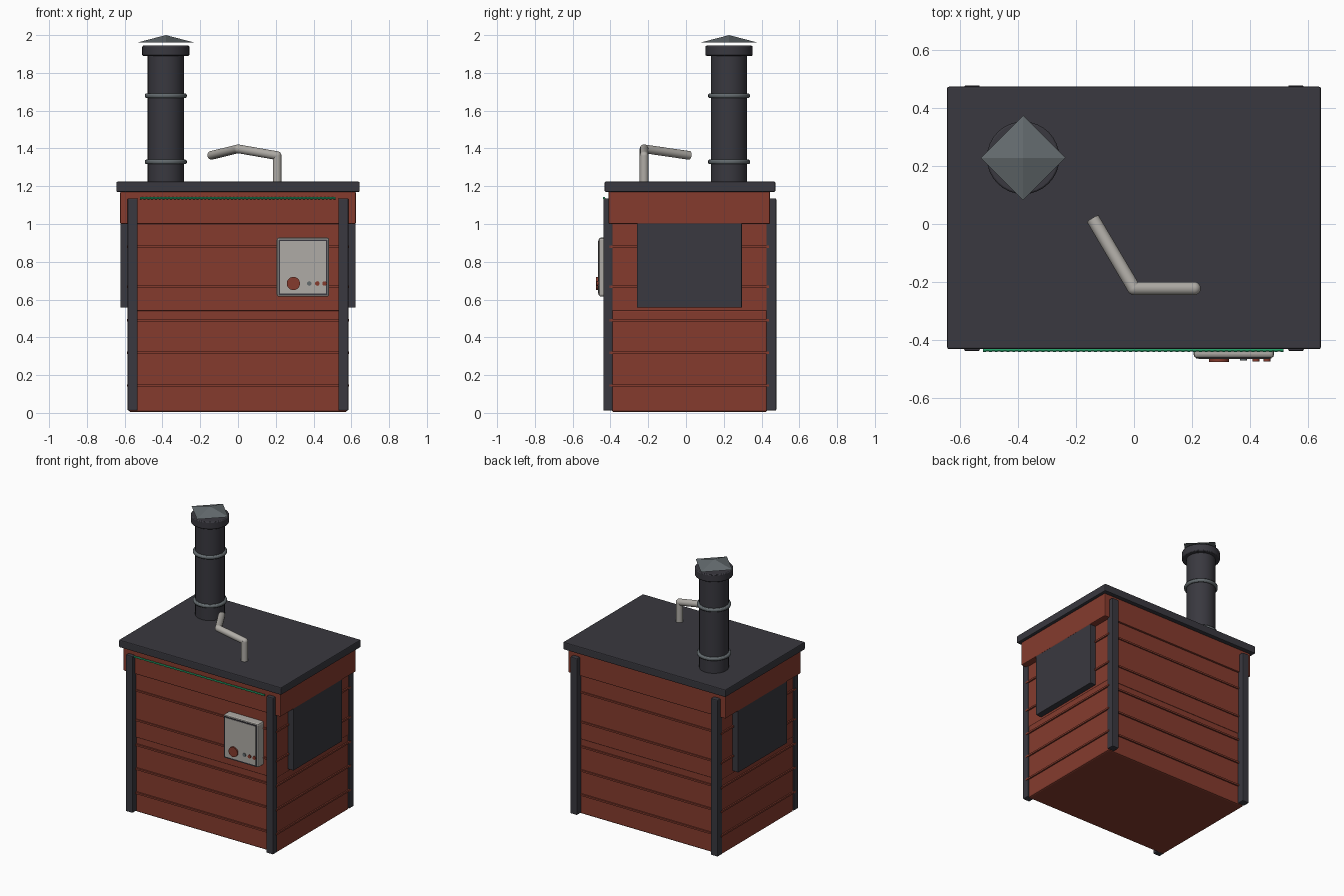
import bpy
from math import radians
from mathutils import Vector

cube = bpy.data.objects.get("Cube")
if cube:
    bpy.data.objects.remove(cube, do_unlink=True)


def material(name, rgb):
    m = bpy.data.materials.new(name)
    m.use_nodes = True
    m.diffuse_color = (*rgb, 1)
    m.node_tree.nodes["Principled BSDF"].inputs["Base Color"].default_value = (*rgb, 1)
    return m


RED = material("red wood", (0.235, 0.044, 0.027))
DARK = material("dark metal", (0.041, 0.040, 0.050))
STEEL = material("grey steel", (0.125, 0.145, 0.155))
PALE = material("pale metal", (0.43, 0.41, 0.38))
GREEN = material("green light", (0.03, 0.55, 0.22))


def finish(name, mat, bevel=0.0):
    ob = bpy.context.object
    ob.name = name
    ob.data.materials.append(mat)
    if bevel:
        b = ob.modifiers.new("Bevel", "BEVEL")
        b.width = bevel
        b.segments = 2
    return ob


def box(name, mat, lo, hi, bevel=0.0):
    """Box between two opposite corners."""
    lo, hi = Vector(lo), Vector(hi)
    bpy.ops.mesh.primitive_cube_add(size=1, location=(lo + hi) / 2)
    bpy.context.object.scale = hi - lo
    bpy.ops.object.transform_apply(location=False, rotation=False, scale=True)
    return finish(name, mat, bevel)


def rod(name, mat, a, b, r, bevel=0.0, sides=32):
    """Cylinder from point a to point b."""
    a, b = Vector(a), Vector(b)
    turn = (b - a).to_track_quat("Z", "Y").to_euler()
    bpy.ops.mesh.primitive_cylinder_add(vertices=sides, radius=r, depth=(b - a).length,
                                        location=(a + b) / 2, rotation=turn)
    bpy.ops.object.shade_smooth_by_angle(angle=radians(40))
    return finish(name, mat, bevel)


# Wooden body, in three tiers
box("lower_body", RED, (-0.578, -0.393, 0.005), (0.578, 0.43, 0.548), 0.01)
box("middle_body", RED, (-0.578, -0.397, 0.54), (0.578, 0.432, 1.01), 0.006)
box("top_band", RED, (-0.624, -0.41, 1.0), (0.624, 0.445, 1.172), 0.006)

# Narrow raised strips between planks
for i, z in enumerate((0.145, 0.318, 0.49, 0.668, 0.88)):
    box(f"plank_strip_{i + 1}", RED, (-0.588, -0.405, z - 0.006), (0.588, 0.44, z + 0.006))

# Roof slab
box("roof", DARK, (-0.644, -0.431, 1.17), (0.644, 0.473, 1.224), 0.006)

# Corner posts and side panels
for side, s in (("left", 1), ("right", -1)):
    for end, y0, y1 in (("front", -0.438, -0.388), ("back", 0.425, 0.478)):
        box(f"{end}_{side}_post", DARK, (s * 0.558 - 0.027, y0, 0.012),
            (s * 0.558 + 0.027, y1, 1.136), 0.006)
    box(f"{side}_side_panel", DARK, (s * 0.597 - 0.025, -0.26, 0.557),
        (s * 0.597 + 0.025, 0.296, 1.008), 0.004)

# Light strip: slim rod with a row of small beads
rod("light_strip", GREEN, (-0.52, -0.434, 1.137), (0.515, -0.434, 1.137), 0.005, sides=8)
bead = rod("light_beads", GREEN, (-0.52, -0.434, 1.137), (-0.51, -0.434, 1.137), 0.007, sides=8)
array = bead.modifiers.new("Row", "ARRAY")
array.count = 52
array.use_relative_offset = False
array.use_constant_offset = True
array.constant_offset_displace = (0, 0, 0.02)
# The bead's own z axis runs along x, so bake the rotation and offset along x
bpy.ops.object.transform_apply(location=False, rotation=True, scale=False)
array.constant_offset_displace = (0.0201, 0, 0)

# Control box with framed face and knobs
box("control_box", PALE, (0.205, -0.462, 0.615), (0.483, -0.39, 0.928), 0.012)
box("control_frame", DARK, (0.214, -0.464, 0.624), (0.474, -0.46, 0.919))
box("control_face", PALE, (0.222, -0.466, 0.632), (0.466, -0.461, 0.911))
for name, mat, x, r, y in (("main_knob", RED, 0.293, 0.035, -0.476),
                           ("grey_button", STEEL, 0.377, 0.012, -0.471),
                           ("red_button_1", RED, 0.42, 0.012, -0.473),
                           ("red_button_2", RED, 0.458, 0.012, -0.473)):
    rod(name, mat, (x, -0.46, 0.685), (x, y, 0.685), r)

# Chimney with rings, collar and four-sided rain cap
CX, CY = -0.382, 0.228


def stack(name, mat, z0, z1, r, bevel=0.0):
    return rod(name, mat, (CX, CY, z0), (CX, CY, z1), r, bevel)


stack("chimney_pipe", DARK, 1.2, 1.91, 0.096)
stack("chimney_collar", DARK, 1.89, 1.944, 0.125, 0.006)
for i, z in enumerate((1.329, 1.679)):
    stack(f"chimney_ring_{i + 1}", STEEL, z - 0.012, z + 0.012, 0.111, 0.008)
stack("cap_stem", DARK, 1.93, 1.945, 0.02)
bpy.ops.mesh.primitive_cone_add(vertices=4, radius1=0.146, radius2=0, depth=0.038,
                                location=(CX, CY, 1.981))
finish("rain_cap", STEEL)

# Bent exhaust pipe
points = [(0.207, -0.222, 1.21), (0.207, -0.222, 1.362), (0, -0.222, 1.398), (-0.142, 0.018, 1.363)]
for i, (a, b) in enumerate(zip(points, points[1:])):
    rod(f"bent_pipe_{i + 1}", PALE, a, b, 0.023, sides=20)
for i, p in enumerate(points[1:3]):
    bpy.ops.mesh.primitive_uv_sphere_add(segments=20, ring_count=12, radius=0.023, location=p)
    bpy.ops.object.shade_smooth()
    finish(f"pipe_elbow_{i + 1}", PALE)
